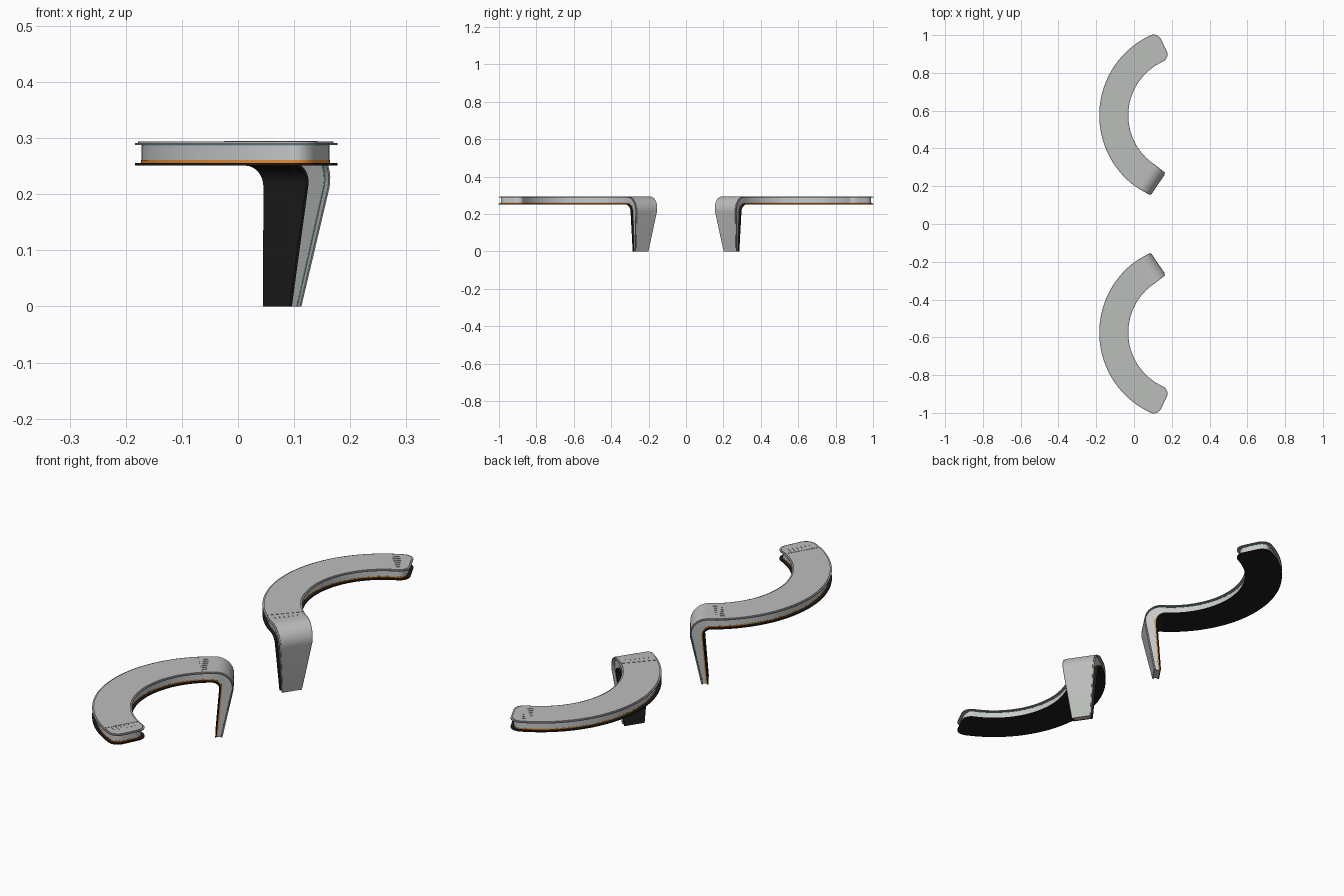
import bpy, bmesh, math
from mathutils import Vector, Matrix

if "Cube" in bpy.data.objects:
    bpy.data.objects.remove(bpy.data.objects["Cube"])

def mat(name, rgb):
    m = bpy.data.materials.new(name)
    m.diffuse_color = (*rgb, 1)
    m.use_nodes = True
    m.node_tree.nodes["Principled BSDF"].inputs["Base Color"].default_value = m.diffuse_color
    return m

SHELL = mat("light grey shell", (0.50, 0.51, 0.50))
BODY = mat("pale grey body", (0.58, 0.60, 0.59))
RIM = mat("mid grey rim", (0.36, 0.37, 0.36))
BLACK = mat("black underside", (0.012, 0.012, 0.012))
ORANGE = mat("orange trim", (0.75, 0.28, 0.05))
BLUE = mat("blue trim", (0.08, 0.36, 0.50))

C, R, HALF = Vector((0.283, 0.575, 0)), 0.39, 0.077
TOP, LOW = 0.294, 0.251
A0, A1 = math.radians(116), math.radians(236)

def radial(a):
    return Vector((math.cos(a), math.sin(a), 0))

def tangent(a):
    return Vector((-math.sin(a), math.cos(a), 0))

def frames(e):
    """Stations along the strip: outer point, inner point, side direction, half width."""
    out = []
    def deck(p, side, hw):
        out.append((p + Vector((0, 0, TOP)), p + Vector((0, 0, LOW)), side, hw - e))
    # straight tip with rounded corners
    end, length, r = C + R * radial(A0), 0.051, 0.042
    for i in range(9):
        s = r * (1 - math.cos(math.pi / 2 * i / 8))
        cut = r - math.sqrt(max(0, r * r - (r - s) ** 2))
        f = s + e * (1 - s / r)
        deck(end - tangent(A0) * (length - f), radial(A0), HALF - cut)
    # curved deck
    n = 44
    last = math.radians(232)
    for i in range(n + 1):
        a = A0 + (last - A0) * i / n
        deck(C + R * radial(a), radial(a), HALF)
    # elbow and tapered leg, drawn in the plane of the tangent and z
    base, t, side = Vector((0.128, 0.21, 0)), tangent(A1), radial(A1)
    def pt(u, z):
        return base + t * u + Vector((0, 0, z))
    for i in range(13):
        k = i / 12
        ao, ai = math.radians(90 - 100 * k), math.radians(90 - 95 * k)
        o = pt(-0.07 + 0.07 * math.cos(ao), TOP - 0.07 + 0.07 * math.sin(ao))
        q = pt(-0.087 + 0.033 * math.cos(ai), LOW - 0.033 + 0.033 * math.sin(ai))
        out.append((o, q, side, HALF - 0.009 * k - e))
    out.append((pt(-0.044, 0), pt(-0.072, 0), side, 0.042 - e * 0.6))
    return out

def finish(name, bm, material):
    bmesh.ops.recalc_face_normals(bm, faces=bm.faces)
    me = bpy.data.meshes.new(name)
    bm.to_mesh(me)
    bm.free()
    me.materials.append(material)
    ob = bpy.data.objects.new(name, me)
    bpy.context.collection.objects.link(ob)
    m = ob.modifiers.new("other side", 'MIRROR')
    m.use_axis = (False, True, False)
    m.use_mirror_merge = False
    bpy.ops.object.select_all(action='DESELECT')
    ob.select_set(True)
    bpy.context.view_layer.objects.active = ob
    bpy.ops.object.shade_smooth_by_angle(angle=math.radians(35))
    return ob

def layer(name, d0, d1, inset, material):
    """Sweep a flat band; positive depth is from the outer face, negative from the inner face."""
    bm = bmesh.new()
    prev = None
    for o, q, s, hw in frames(inset):
        d = (q - o).normalized()
        a = o + d * d0 if d0 >= 0 else q + d * d0
        b = q + d * d1 if d1 <= 0 else o + d * d1
        ring = [bm.verts.new(v) for v in (a + s * hw, a - s * hw, b - s * hw, b + s * hw)]
        for v in ring:
            v.co.z = max(v.co.z, 0)
        if prev:
            for i in range(4):
                j = (i + 1) % 4
                bm.faces.new((prev[i], prev[j], ring[j], ring[i]))
        else:
            bm.faces.new(ring)
        prev = ring
    bm.faces.new(prev)
    finish(name, bm, material)

# stacked layers from the top face to the underside
layer("top_panel", 0, 0.004, 0.006, SHELL)
layer("top_rim", 0.0025, 0.006, 0, RIM)
layer("core_body", 0.006, -0.004, 0.012, BODY)
layer("blue_line", 0.0068, 0.0083, 0.0116, BLUE)
layer("orange_line", -0.010, -0.0045, 0.0114, ORANGE)
layer("underside_plate", -0.005, 0, 0, BLACK)

# low raised ribs at both ends of the deck
def ribs(name, angle, way):
    bm = bmesh.new()
    a = math.radians(angle)
    rad, tan = radial(a), tangent(a) * way
    def bar(u, v, su, sv):
        p = C + rad * (R + u) + tan * v + Vector((0, 0, TOP))
        rot = Matrix.Rotation(a, 4, 'Z')
        bmesh.ops.create_cube(bm, size=1, matrix=Matrix.Translation(p) @ rot
                              @ Matrix.Diagonal((su, sv, 0.0024, 1)))
    bar(0, 0, 0.136, 0.003)
    for i in range(6):
        bar(-0.045 + 0.018 * i, 0.018, 0.003, 0.034)
    finish(name, bm, SHELL)

ribs("tip_ribs", 120, -1)
ribs("elbow_ribs", 228, 1)
